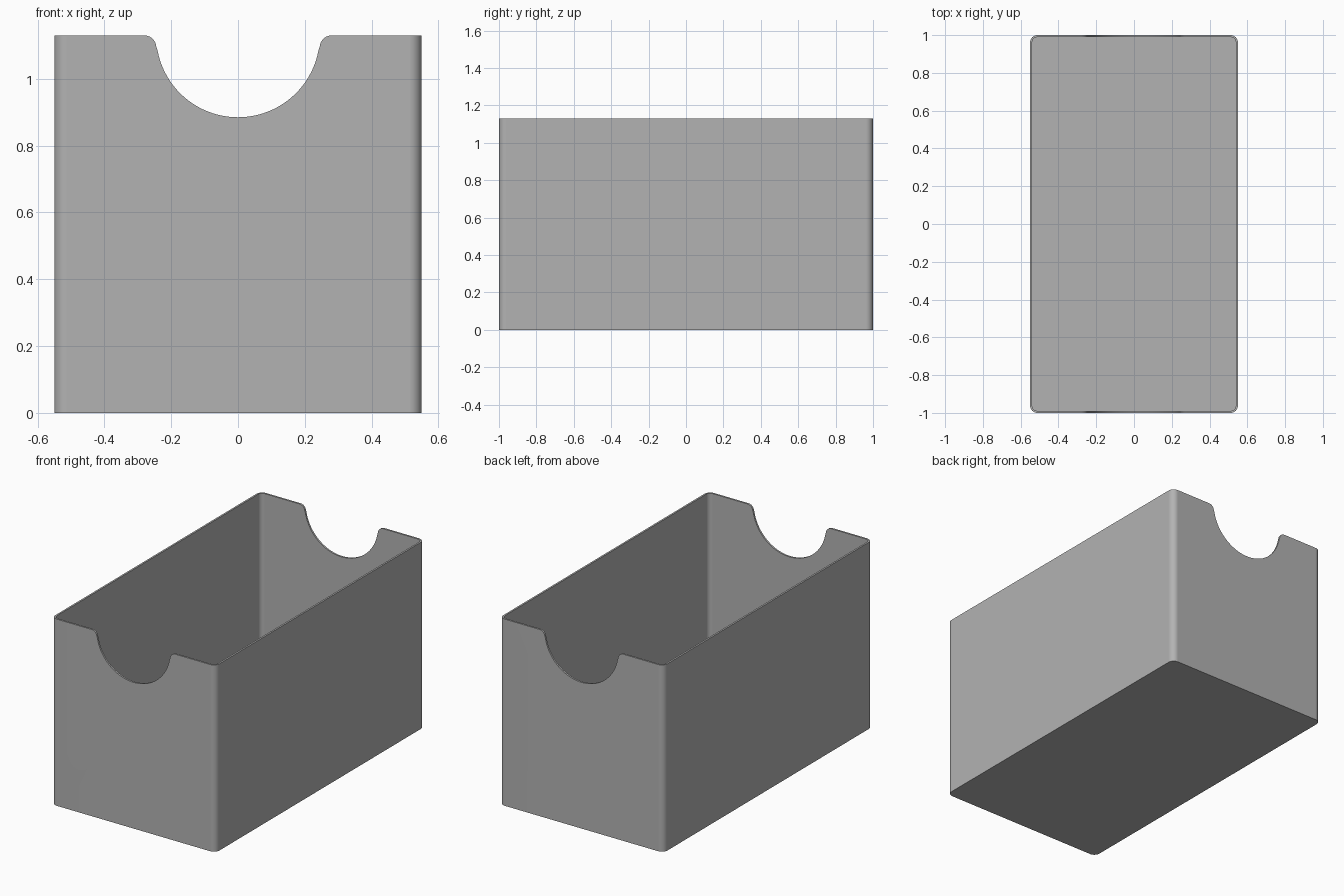
import bpy, bmesh
from math import sin, cos, pi, atan2

cube = bpy.data.objects.get("Cube")
if cube:
    bpy.data.objects.remove(cube)

HALF_X, HALF_Y, HEIGHT = 0.55, 1.0, 1.13
WALL, CORNER = 0.011, 0.038
NOTCH_R, LIP_R, LIP_X = 0.245, 0.035, 0.28

grey = bpy.data.materials.new("plain_grey")
grey.use_nodes = True
colour = (0.45, 0.45, 0.45, 1)
grey.diffuse_color = colour
grey.node_tree.nodes["Principled BSDF"].inputs["Base Color"].default_value = colour


def arc(cx, cy, r, start, end, steps):
    """Points along a circular arc."""
    angles = [start + (end - start) * i / steps for i in range(steps + 1)]
    return [(cx + r * cos(a), cy + r * sin(a)) for a in angles]


def prism(name, points, direction):
    """Extrude a closed outline of 3D points along a direction."""
    bm = bmesh.new()
    face = bm.faces.new([bm.verts.new(p) for p in points])
    side = bmesh.ops.extrude_face_region(bm, geom=[face], use_keep_orig=True)
    moved = [v for v in side["geom"] if isinstance(v, bmesh.types.BMVert)]
    bmesh.ops.translate(bm, verts=moved, vec=direction)
    bmesh.ops.recalc_face_normals(bm, faces=bm.faces)
    mesh = bpy.data.meshes.new(name)
    bm.to_mesh(mesh)
    bm.free()
    mesh.materials.append(grey)
    obj = bpy.data.objects.new(name, mesh)
    bpy.context.collection.objects.link(obj)
    return obj


def rounded_block(name, inset, bottom, top):
    """Upright block with rounded vertical corners."""
    r = CORNER - inset
    x, y = HALF_X - CORNER, HALF_Y - CORNER
    outline = []
    for i, (sx, sy) in enumerate([(1, 1), (-1, 1), (-1, -1), (1, -1)]):
        outline += arc(sx * x, sy * y, r, i * pi / 2, (i + 1) * pi / 2, 10)
    return prism(name, [(px, py, bottom) for px, py in outline], (0, 0, top - bottom))


# Outer shell and the hollow inside it
box = rounded_block("storage_box", 0, 0, HEIGHT)
hollow = rounded_block("hollow_cutter", WALL, WALL, HEIGHT + 0.2)

# Hand notch through both end walls: round scoop with softened lips
lip_z = HEIGHT - LIP_R
centre_z = lip_z + ((NOTCH_R + LIP_R) ** 2 - LIP_X ** 2) ** 0.5 + LIP_R
tilt = atan2(lip_z - centre_z, LIP_X)
lip = arc(LIP_X, lip_z, LIP_R, pi / 2, pi + tilt, 10)
scoop = arc(0, centre_z, NOTCH_R, tilt, -pi - tilt, 48)[1:-1]
profile = [(LIP_X, HEIGHT + 0.1)] + lip + scoop
profile += [(-x, z) for x, z in reversed(lip)] + [(-LIP_X, HEIGHT + 0.1)]
notch = prism("notch_cutter", [(x, -1.2, z) for x, z in profile], (0, 2.4, 0))

# Carve, then bake the cuts into the box
bpy.context.view_layer.objects.active = box
box.select_set(True)
for cutter in (hollow, notch):
    cutter.hide_render = True
    cut = box.modifiers.new(cutter.name, "BOOLEAN")
    cut.operation = "DIFFERENCE"
    cut.solver = "EXACT"
    cut.object = cutter
    bpy.ops.object.modifier_apply(modifier=cut.name)
    bpy.data.objects.remove(cutter)

# Smooth rounded corners with flat walls
bpy.ops.object.shade_smooth_by_angle(angle=pi / 6)
normals = box.modifiers.new("flat_walls", "WEIGHTED_NORMAL")
normals.keep_sharp = True
